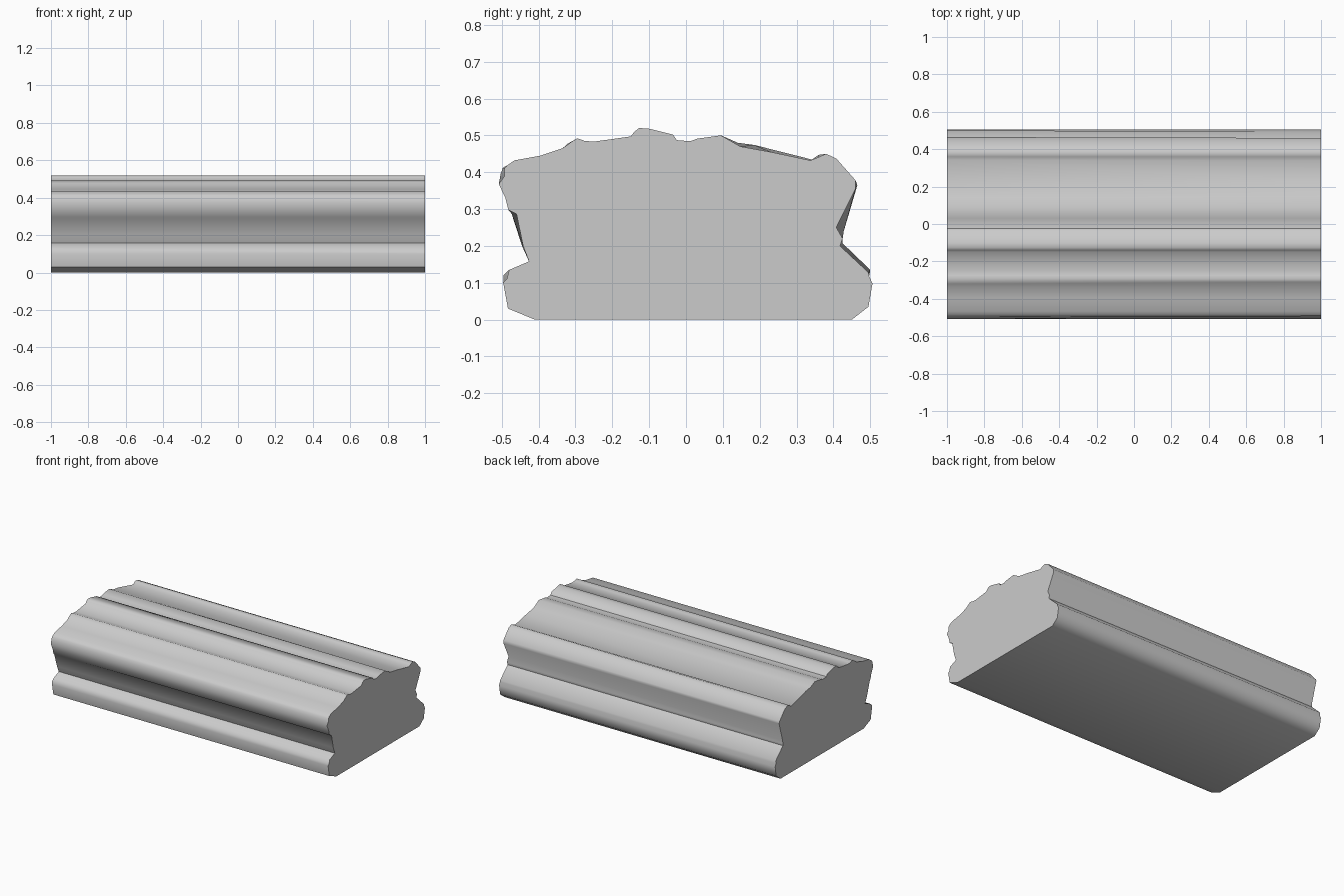
import bpy, bmesh, math

# Weathered beam cross-section (y, z) at the right end; a 4-value entry
# also gives the slightly different (y, z) at the left end.
PROFILE = [
    (-.41, 0), (-.483, .03), (-.496, .10), (-.486, .11, -.495, .12), (-.48, .135),
    (-.426, .158), (-.442, .2, -.445, .2), (-.46, .287, -.473, .287), (-.482, .298),
    (-.49, .33), (-.508, .368), (-.492, .39, -.503, .395), (-.493, .41, -.497, .412),
    (-.483, .42), (-.466, .432), (-.395, .445), (-.335, .465), (-.31, .483, -.32, .478),
    (-.295, .492), (-.275, .485), (-.25, .483), (-.15, .497), (-.14, .51),
    (-.127, .52), (-.1, .518), (-.035, .502), (-.025, .487), (.012, .484),
    (.03, .491), (.095, .50), (.147, .470, .14, .48), (.23, .455, .185, .474),
    (.338, .432, .343, .434), (.36, .441, .36, .447), (.38, .45), (.408, .437),
    (.46, .378), (.46, .355, .465, .365), (.408, .25, .428, .24), (.425, .22),
    (.418, .2, .425, .207), (.495, .128, .50, .135), (.497, .118), (.506, .098),
    (.495, .035), (.45, 0),
]

bm = bmesh.new()
right = [bm.verts.new((1, p[0], p[1])) for p in PROFILE]
left = [bm.verts.new((-1, p[-2], p[-1])) for p in PROFILE]

# End caps and long sides
bm.faces.new(right)
bm.faces.new(left[::-1])
n = len(PROFILE)
for i in range(n):
    j = (i + 1) % n
    bm.faces.new((right[i], left[i], left[j], right[j]))
bmesh.ops.recalc_face_normals(bm, faces=bm.faces)

mesh = bpy.data.meshes.new("carved_block")
bm.to_mesh(mesh)
bm.free()
block = bpy.data.objects.new("carved_block", mesh)
bpy.context.collection.objects.link(block)
bpy.context.view_layer.objects.active = block
block.select_set(True)
bpy.ops.object.shade_smooth_by_angle(angle=math.radians(50))
